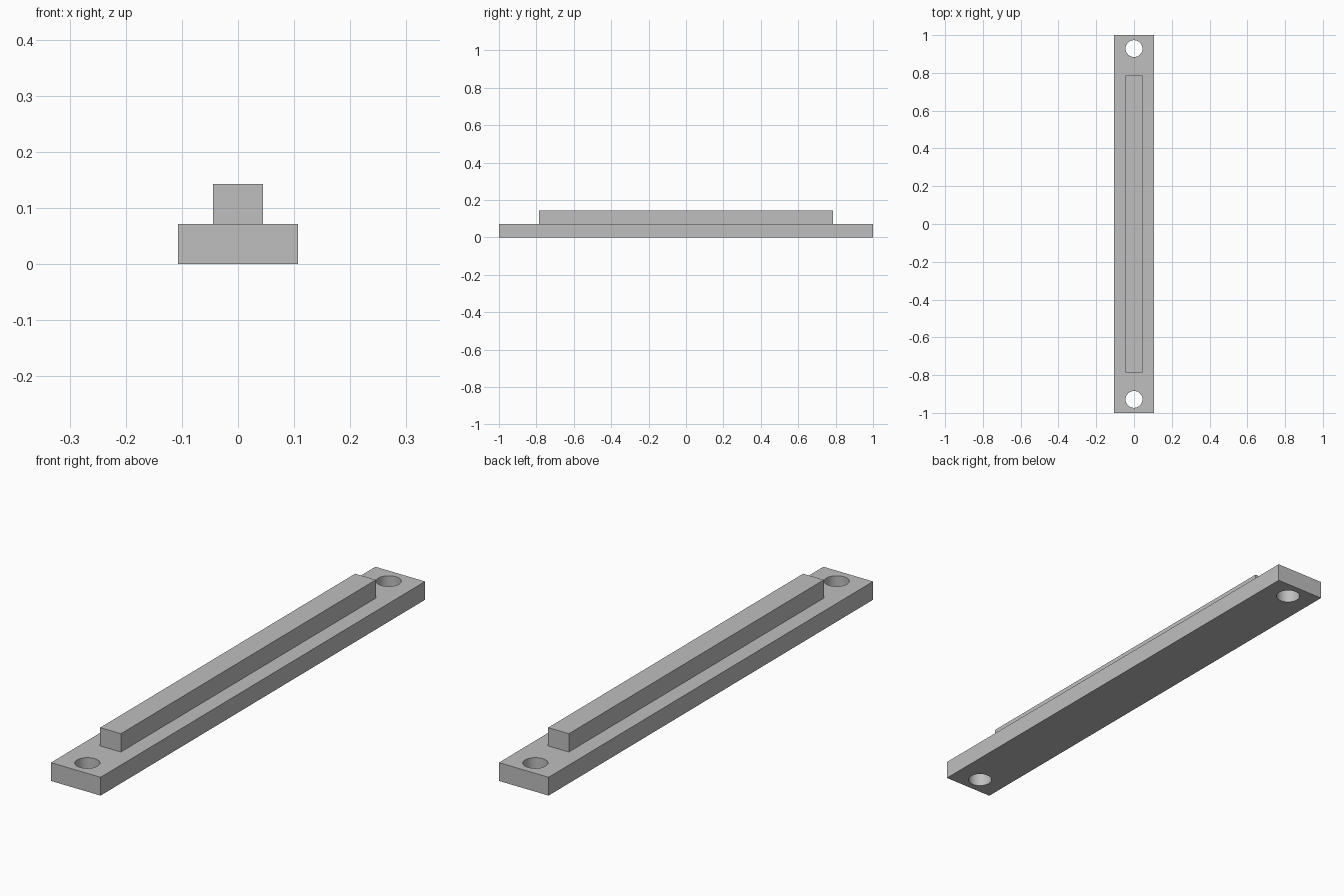
import bpy

if "Cube" in bpy.data.objects:
    bpy.data.objects.remove(bpy.data.objects["Cube"])

U = 2 / 28  # design unit: the plate is 28 long, 3 wide, 1 thick

grey = bpy.data.materials.new("light grey")
grey.diffuse_color = (0.52, 0.52, 0.52, 1)
grey.use_nodes = True
grey.node_tree.nodes["Principled BSDF"].inputs["Base Color"].default_value = grey.diffuse_color


def box(name, size, z):
    bpy.ops.mesh.primitive_cube_add(size=1, location=(0, 0, z))
    ob = bpy.context.object
    ob.name = name
    ob.scale = size
    bpy.ops.object.transform_apply(location=True, rotation=False, scale=True)
    ob.data.materials.append(grey)
    return ob


# Raised rail along the middle
box("rail", (1.25 * U, 22 * U, U), 1.5 * U)

# Base plate
plate = box("base_plate", (3 * U, 28 * U, U), 0.5 * U)

# Screw hole through each end of the plate
for side in (-1, 1):
    bpy.ops.mesh.primitive_cylinder_add(
        vertices=48, radius=0.625 * U, depth=3 * U,
        location=(0, side * 13 * U, 0.5 * U))
    cutter = bpy.context.object
    cutter.name = "hole_cutter"
    cutter.hide_render = True
    cutter.data.materials.append(grey)
    cut = plate.modifiers.new("screw_hole", "BOOLEAN")
    cut.operation = "DIFFERENCE"
    cut.solver = "EXACT"
    cut.object = cutter
    bpy.ops.object.select_all(action="DESELECT")
    plate.select_set(True)
    bpy.context.view_layer.objects.active = plate
    bpy.ops.object.modifier_apply(modifier=cut.name)
    bpy.data.objects.remove(cutter, do_unlink=True)

# Smooth hole walls, sharp plate edges
bpy.ops.object.shade_smooth_by_angle()
